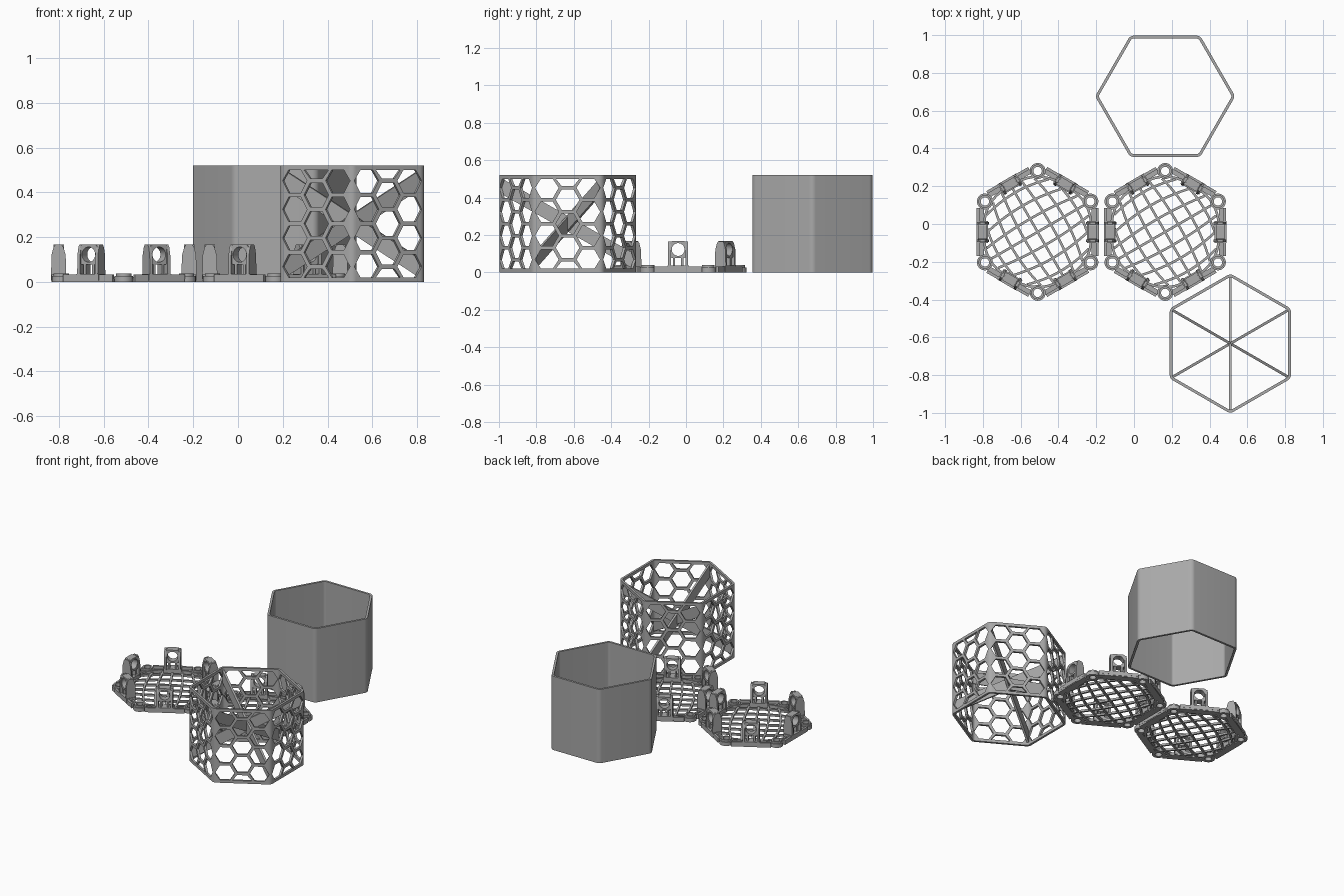
import bpy, bmesh
from math import pi, cos, sin, hypot, sqrt
from mathutils import Matrix, Vector

if "Cube" in bpy.data.objects:
    bpy.data.objects.remove(bpy.data.objects["Cube"], do_unlink=True)

grey = bpy.data.materials.new("plain grey")
grey.use_nodes = True
grey.diffuse_color = (0.4, 0.4, 0.4, 1)
grey.node_tree.nodes["Principled BSDF"].inputs["Base Color"].default_value = (0.4, 0.4, 0.4, 1)

HEIGHT = 0.52
SIDES = [k * pi / 3 for k in range(6)]
# Profile planes: facing outward along +X, and cutting through the X-Z plane
OUTWARD = Matrix(((0, 0, 1, 0), (1, 0, 0, 0), (0, 1, 0, 0), (0, 0, 0, 1)))
RADIAL = Matrix(((1, 0, 0, 0), (0, 0, -1, 0), (0, 1, 0, 0), (0, 0, 0, 1)))


def turn(a):
    return Matrix.Rotation(a, 4, 'Z')


def circle(r, n=32, cx=0, cy=0):
    return [(cx + r * cos(2 * pi * i / n), cy + r * sin(2 * pi * i / n)) for i in range(n)]


def rounded_hex(apothem, r, start, steps=8):
    reach = (apothem - r) / cos(pi / 6)
    pts = []
    for a in SIDES:
        for i in range(steps + 1):
            b = start + a + (i / steps - 0.5) * pi / 3
            pts.append((reach * cos(start + a) + r * cos(b), reach * sin(start + a) + r * sin(b)))
    return pts


def prism(bm, pts, lo, hi, mat=Matrix()):
    low = [bm.verts.new(mat @ Vector((x, y, lo))) for x, y in pts]
    top = [bm.verts.new(mat @ Vector((x, y, hi))) for x, y in pts]
    bm.faces.new(low[::-1])
    bm.faces.new(top)
    for i in range(len(pts)):
        j = (i + 1) % len(pts)
        bm.faces.new((low[i], low[j], top[j], top[i]))


def ring(bm, outer, inner, lo, hi, mat=Matrix()):
    loops = [[bm.verts.new(mat @ Vector((x, y, z))) for x, y in pts]
             for pts, z in ((outer, lo), (outer, hi), (inner, hi), (inner, lo))]
    n = len(outer)
    for a, b in zip(loops, loops[1:] + loops[:1]):
        for i in range(n):
            j = (i + 1) % n
            bm.faces.new((a[i], a[j], b[j], b[i]))


def box(bm, x0, x1, y0, y1, z0, z1, mat=Matrix()):
    prism(bm, [(x0, y0), (x1, y0), (x1, y1), (x0, y1)], z0, z1, mat)


def finish(bm, name, x, y, smooth=True):
    bmesh.ops.recalc_face_normals(bm, faces=bm.faces)
    mesh = bpy.data.meshes.new(name)
    bm.to_mesh(mesh)
    bm.free()
    mesh.materials.append(grey)
    obj = bpy.data.objects.new(name, mesh)
    obj.location = (x, y, 0)
    bpy.context.collection.objects.link(obj)
    if smooth:
        shade(obj)
    return obj


def shade(obj):
    bpy.ops.object.select_all(action='DESELECT')
    obj.select_set(True)
    bpy.context.view_layer.objects.active = obj
    bpy.ops.object.shade_smooth_by_angle(angle=pi / 6)


def tube(name, x, y, start):
    bm = bmesh.new()
    ring(bm, rounded_hex(0.321, 0.035, start), rounded_hex(0.306, 0.02, start), 0, HEIGHT)
    return finish(bm, name, x, y, False)


# Plain hexagonal sleeve
shade(tube("solid_sleeve", 0.165, 0.676, 0))

# Perforated sleeve: honeycomb holes through each of the six walls
px, py = 0.51, -0.633
sleeve = tube("honeycomb_sleeve", px, py, pi / 6)
bm = bmesh.new()
pitch, hole = 0.128, 0.063
for a in SIDES:
    for col in (-1, 0, 1):
        rows = range(-2, 3) if col == 0 else (-1.5, -0.5, 0.5, 1.5)
        for row in rows:
            mid = HEIGHT / 2 + row * pitch
            pts = [(u, min(max(v, 0.02), HEIGHT - 0.02))
                   for u, v in circle(hole, 6, col * pitch * 0.866, mid)]
            prism(bm, pts, 0.27, 0.36, turn(a) @ OUTWARD)
cutter = finish(bm, "honeycomb_cutter", px, py, False)
cutter.hide_render = True
cut = sleeve.modifiers.new("holes", 'BOOLEAN')
cut.operation = 'DIFFERENCE'
cut.solver = 'EXACT'
cut.object = cutter
bpy.context.view_layer.objects.active = sleeve
bpy.ops.object.modifier_apply(modifier=cut.name)
bpy.data.objects.remove(cutter, do_unlink=True)
shade(sleeve)

# Three slanted braces crossing at the middle of the sleeve
bm = bmesh.new()
for k in range(3):
    z, rise, half, reach = HEIGHT / 2, 0.2, 0.042, 0.352
    pts = [(-reach, z - rise - half), (reach, z + rise - half),
           (reach, z + rise + half), (-reach, z - rise + half)]
    prism(bm, pts, -0.007, 0.007, turn(pi / 6 + k * 2 * pi / 3) @ RADIAL)
finish(bm, "cross_braces", px, py, False)


def grille_line(bm, d, angle, width=0.013):
    # One bowed bar of the grille, ending inside the frame
    def bow(s):
        return d * (1 - 3.2 * s * s)
    end = max(i * 0.004 for i in range(75) if hypot(i * 0.004, bow(i * 0.004)) < 0.284)
    path = [(end * (i / 8 - 1), bow(end * (i / 8 - 1))) for i in range(17)]
    edge = [(s, v - width / 2) for s, v in path] + [(s, v + width / 2) for s, v in path[::-1]]
    prism(bm, edge, 0, 0.014, turn(angle))


def end_cap(side, x, y):
    corner = 0.3226
    # Frame: inner rim, side bars, raised rails and corner bosses
    bm = bmesh.new()
    ring(bm, rounded_hex(0.29, 0.23, pi / 6), rounded_hex(0.276, 0.21, pi / 6), 0, 0.022)
    for a in SIDES:
        m = turn(a)
        box(bm, 0.285, 0.322, -0.128, 0.128, 0, 0.013, m)
        box(bm, 0.308, 0.323, -0.128, 0.128, 0.013, 0.032, m)
        box(bm, 0.262, 0.325, -0.058, 0.058, 0.005, 0.036, m)
        boss = turn(a + pi / 6) @ Matrix.Translation((corner, 0, 0))
        ring(bm, circle(0.042), circle(0.022), 0, 0.026, boss)
        ring(bm, circle(0.034), circle(0.022), 0.026, 0.038, boss)
    finish(bm, side + "_cap_frame", x, y)

    # Grille of two crossing families of bowed bars
    bm = bmesh.new()
    for angle in (pi / 6, pi * 2 / 3):
        for k in range(-3, 4):
            grille_line(bm, k * 0.08, angle)
    finish(bm, side + "_cap_grille", x, y)

    # Upright clips with a round eye, one on each side
    bm = bmesh.new()
    eye = circle(1, 40)
    outline = [(c * min(0.045 / max(abs(c), abs(s)), 0.057),
                0.122 + s * min(0.045 / max(abs(c), abs(s)), 0.057)) for c, s in eye]
    cheek = [(0.257, 0.03), (0.325, 0.03), (0.323, 0.12), (0.314, 0.155), (0.306, 0.166),
             (0.278, 0.166), (0.27, 0.155), (0.26, 0.12)]
    for a in SIDES:
        m = turn(a)
        ring(bm, outline, circle(0.034, 40, 0, 0.122), 0.268, 0.315, m @ OUTWARD)
        for t in (-0.046, 0.046):
            prism(bm, cheek, t - 0.007, t + 0.007, m @ RADIAL)
        for t in (-0.022, 0.022):
            box(bm, 0.272, 0.312, t - 0.006, t + 0.006, 0.03, 0.092, m)
    finish(bm, side + "_cap_clips", x, y)


end_cap("right", -0.51, -0.042)
end_cap("middle", 0.165, -0.042)
